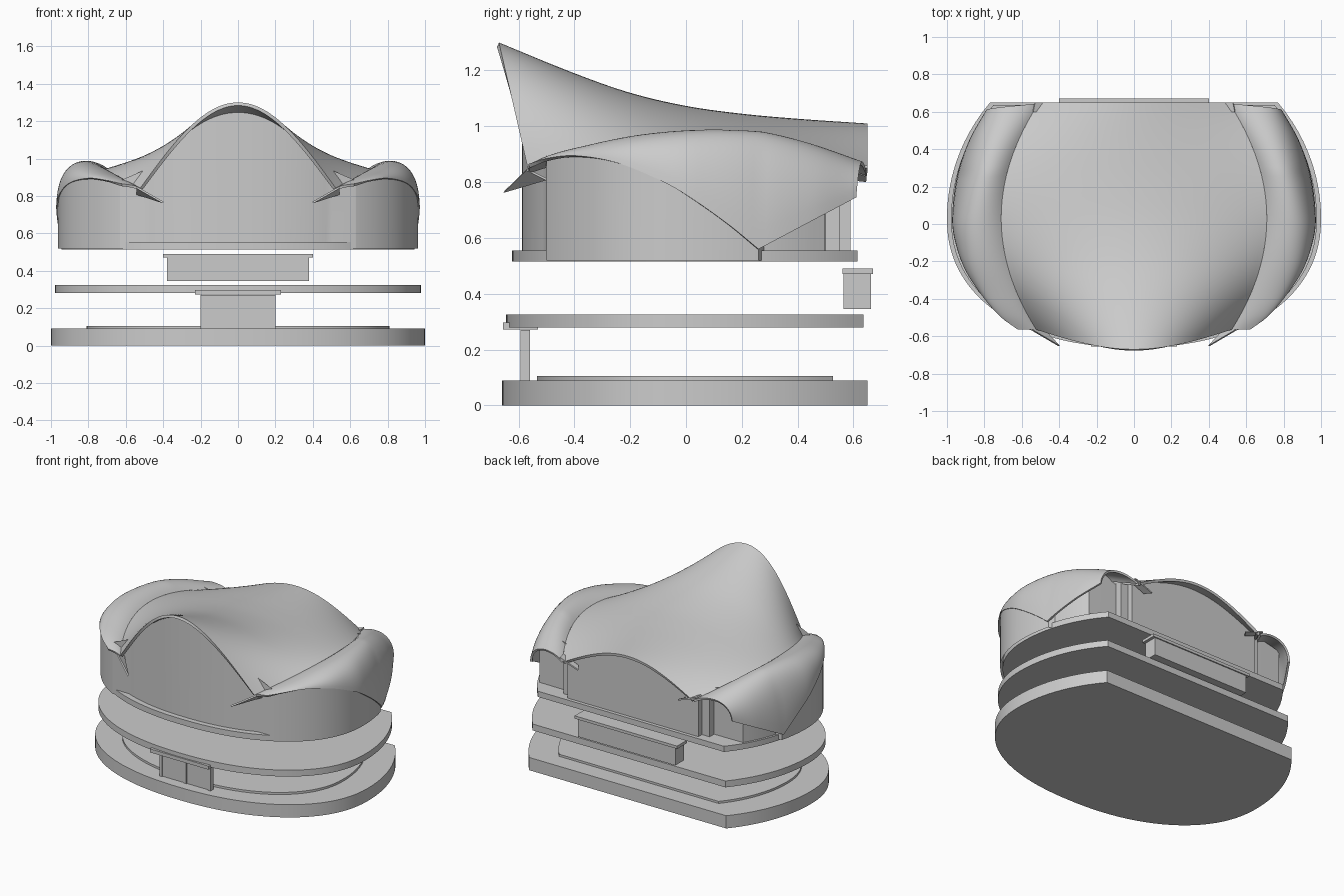
import bpy, bmesh, math
from mathutils import Vector
from mathutils.bvhtree import BVHTree

old = bpy.data.objects.get("Cube")
if old:
    bpy.data.objects.remove(old)

grey = bpy.data.materials.new("light grey")
grey.use_nodes = True
grey.diffuse_color = (0.6, 0.6, 0.6, 1)
grey.node_tree.nodes["Principled BSDF"].inputs["Base Color"].default_value = (0.6, 0.6, 0.6, 1)


def finish(name, verts, faces, thick=0, mirror=False, offset=-1, fix=False):
    mesh = bpy.data.meshes.new(name)
    mesh.from_pydata(verts, [], faces)
    if fix:
        bm = bmesh.new()
        bm.from_mesh(mesh)
        bmesh.ops.recalc_face_normals(bm, faces=bm.faces)
        bm.to_mesh(mesh)
        bm.free()
    obj = bpy.data.objects.new(name, mesh)
    bpy.context.collection.objects.link(obj)
    mesh.materials.append(grey)
    if thick:
        mod = obj.modifiers.new("thickness", 'SOLIDIFY')
        mod.thickness, mod.offset = thick, offset
    if mirror:
        mod = obj.modifiers.new("mirror", 'MIRROR')
        mod.use_mirror_merge = False
    bpy.ops.object.select_all(action='DESELECT')
    obj.select_set(True)
    bpy.context.view_layer.objects.active = obj
    if thick or mirror:
        bpy.ops.object.convert(target='MESH')
    bpy.ops.object.shade_smooth_by_angle(angle=math.radians(35))
    return obj


def prism(name, pts, z0, z1):
    n = len(pts)
    verts = [(x, y, z) for z in (z0, z1) for x, y in pts]
    faces = [(i, (i + 1) % n, n + (i + 1) % n, n + i) for i in range(n)]
    faces += [tuple(range(n))[::-1], tuple(range(n, 2 * n))]
    return finish(name, verts, faces, fix=True)


def box(name, x0, x1, y0, y1, z0, z1):
    return prism(name, [(x0, y0), (x1, y0), (x1, y1), (x0, y1)], z0, z1)


def grid(rows):
    n = len(rows[0])
    faces = [(i * n + j, i * n + j + 1, (i + 1) * n + j + 1, (i + 1) * n + j)
             for i in range(len(rows) - 1) for j in range(n - 1)]
    return [p for r in rows for p in r], faces


# Plan outline: rounded front, flat back
MID, BACK = 0.03, 0.65


def outline_x(y):
    if y < MID:
        return max(0, 1 - ((MID - y) / 0.69) ** 2.2) ** (1 / 2.2)
    return math.sqrt(1 - ((y - MID) / 0.97) ** 2)


def half_outline(s, y0=-0.66, y1=BACK, n=48):
    # samples crowd together near the front centre where the curve is flat
    ys = [y0 + (y1 - y0) * (i / n) ** 2 for i in range(n + 1)]
    return [(s * outline_x(y), s * y) for y in ys]


def floor(name, s, z0, z1):
    half = half_outline(s)
    prism(name, half + [(-x, y) for x, y in reversed(half[1:])], z0, z1)


floor("base_slab", 1.0, 0, 0.09)
floor("base_step", 0.81, 0.09, 0.105)
floor("middle_slab", 0.978, 0.28, 0.325)
floor("upper_slab", 0.945, 0.515, 0.555)

# Entrance and rear box
for side, x in (("right", -0.1), ("left", 0.1)):
    box(side + "_door", x - 0.09, x + 0.09, -0.585, -0.565, 0.09, 0.27)
for name, x in (("right_jamb", -0.19), ("door_post", 0), ("left_jamb", 0.19)):
    box(name, x - 0.01, x + 0.01, -0.592, -0.558, 0.09, 0.27)
box("entrance_canopy", -0.23, 0.23, -0.655, -0.53, 0.272, 0.297)
box("rear_box", -0.38, 0.38, 0.565, 0.662, 0.345, 0.47)
box("rear_box_lid", -0.4, 0.4, 0.56, 0.67, 0.47, 0.49)


def smooth(keys, y):
    # cubic interpolation through (position, value) keys
    y = min(max(y, keys[0][0]), keys[-1][0])
    k = max(i for i in range(len(keys) - 1) if keys[i][0] <= y)

    def slope(i):
        a, b = keys[max(i - 1, 0)], keys[min(i + 1, len(keys) - 1)]
        return (b[1] - a[1]) / (b[0] - a[0])
    (ya, a), (yb, b) = keys[k], keys[k + 1]
    d = yb - ya
    t = (y - ya) / d
    return (a * (1 + 2 * t) * (1 - t) ** 2 + b * t * t * (3 - 2 * t)
            + d * t * (1 - t) * (slope(k) * (1 - t) - slope(k + 1) * t))


def valley(y):
    q = (y - MID) ** 2
    return 0.71 - 0.53 * q, 0.945 - 0.29 * q


# Central roof: tall bell arch in front, low arch behind
RIDGE = [(-0.67, 1.3), (-0.4, 1.19), (-0.2, 1.12), (0, 1.073), (0.2, 1.045), (0.4, 1.027), (0.65, 1.01)]
rows = []
for i in range(41):
    v = i / 40
    yr, ye = -0.67 + 1.32 * v, -0.565 + 1.215 * v
    xe, ze = valley(ye)
    row = []
    for j in range(49):
        u = j / 24 - 1
        f = math.cos(math.pi / 2 * u)
        row.append((xe * u, ye + (yr - ye) * f, ze + (smooth(RIDGE, yr) - ze) * f))
    rows.append(row)
centre = grid(rows)
finish("central_roof", *centre, thick=0.018)

# Wing roofs: arched shells that sweep down to the floor at the sides
EDGE_X = [(-0.565, 0.62), (-0.5, 0.71), (-0.4, 0.8), (-0.25, 0.9), (-0.1, 0.955),
          (0.03, 0.972), (0.26, 0.945), (0.45, 0.88), (0.61, 0.79)]
EDGE_Z = [(-0.565, 0.865), (-0.5, 0.885), (-0.4, 0.895), (-0.25, 0.87), (-0.1, 0.81),
          (0, 0.755), (0.15, 0.65), (0.26, 0.56)]
CREST = [(-0.565, 0.86), (-0.5, 0.892), (-0.4, 0.922), (-0.2, 0.962), (0, 0.975),
         (0.2, 0.964), (0.4, 0.93), (0.61, 0.87)]


def edge_z(y):
    return smooth(EDGE_Z, y) if y < 0.26 else 0.56 + (y - 0.26) * 0.53


stations = [-0.565 + 0.825 * i / 33 for i in range(34)] + [0.26 + 0.35 * i / 14 for i in range(1, 15)]
rows = []
for y in stations:
    yi = -0.565 + (y + 0.565) * 1.21 / 1.175
    xi, zi = valley(yi)
    xo, zo = smooth(EDGE_X, y), edge_z(y)
    zc = (8 * smooth(CREST, y) - zi - zo) / 6
    row = []
    for j in range(21):
        t = j / 20
        w = ((1 - t) ** 3, 3 * t * (1 - t) ** 2, 3 * t * t * (1 - t), t ** 3)
        x = sum(a * b for a, b in zip(w, (xi, xi + 0.35 * (xo - xi), xo - 0.01, xo)))
        z = sum(a * b for a, b in zip(w, (zi, zc, zc, zo)))
        row.append((x, yi + (y - yi) * t, z))
    rows.append(row)
wing = grid(rows)
finish("wing_roofs", *wing, thick=0.014, mirror=True)

# Pointed eave tips where the roofs meet
finish("front_eave_tips", [(0.4, -0.652, 0.765), (0.54, -0.57, 0.845), (0.54, -0.5, 0.81)],
       [(0, 1, 2)], thick=0.01, mirror=True, offset=0)
finish("back_eave_tips", [(0.39, 0.645, 0.805), (0.42, 0.6, 0.81), (0.54, 0.6, 0.86), (0.53, 0.65, 0.855)],
       [(0, 1, 2, 3)], thick=0.01, mirror=True, offset=0)

# Hall walls, raised until they touch the roofs
trees = [BVHTree.FromPolygons([Vector(p) for p in v], f) for v, f in (centre, wing)]


def wall_top(x, y):
    hits = [t.ray_cast(Vector((x, y, 0.5)), Vector((0, 0, 1)))[0] for t in trees]
    zs = [h.z for h in hits if h]
    return (min(zs) if zs else edge_z(y)) - 0.006


path = [p for p in half_outline(0.89) if p[1] < -0.5]
path += half_outline(0.962, -0.52, 0.27, 30)
path += half_outline(0.93, 0.3, 0.535, 10)
path += [(0.65, 0.5), (0.57, 0.5), (0.57, 0.55), (0.51, 0.55), (0.51, 0.59)]
path += [(0.5 * (1 - i / 20), 0.59) for i in range(21)]
wall_rows = [[(x, y, 0.52) for x, y in path], [(x, y, wall_top(x, y)) for x, y in path]]
finish("hall_walls", *grid(wall_rows), mirror=True)
